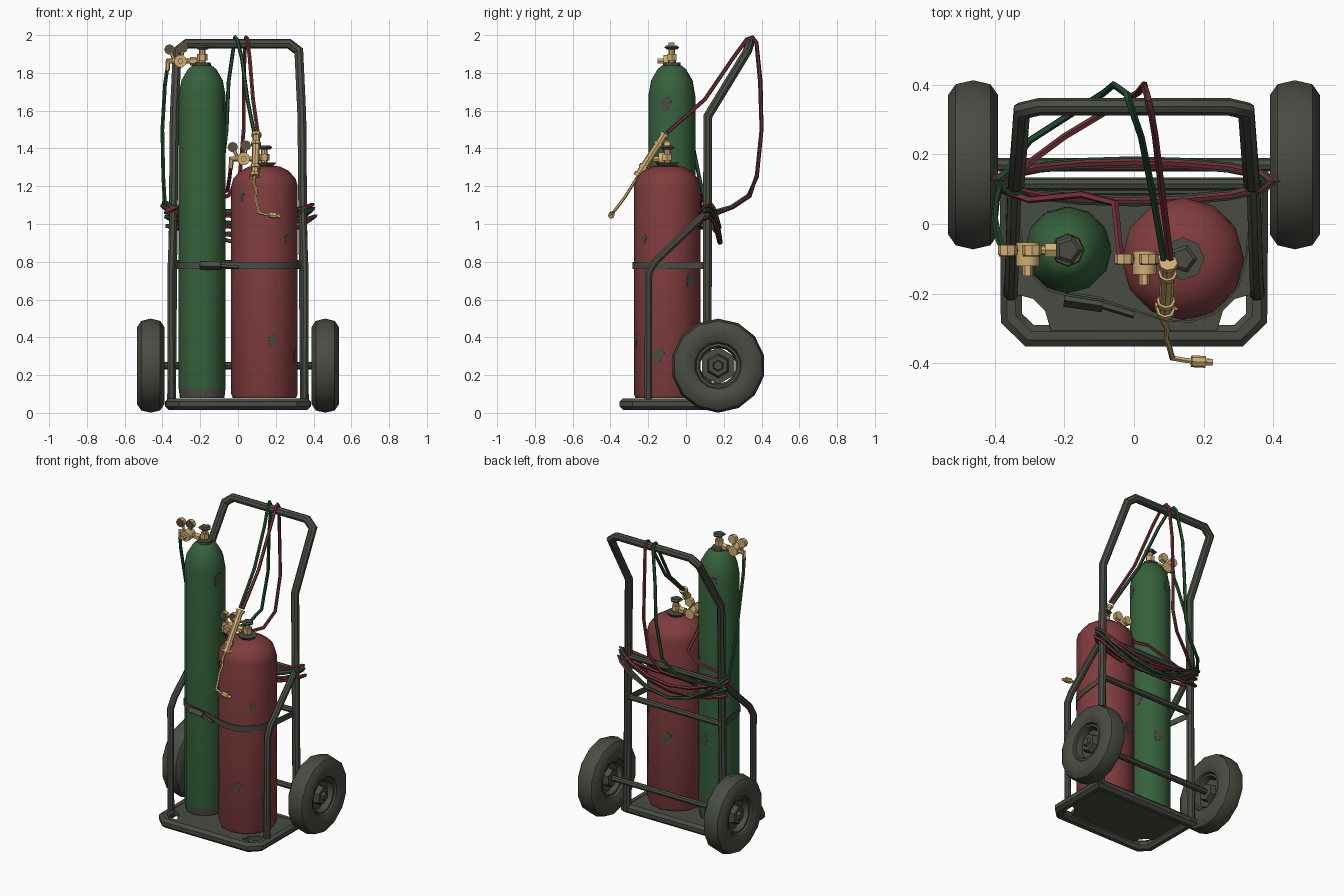
import bpy, bmesh, math
from mathutils import Vector

if "Cube" in bpy.data.objects:
    bpy.data.objects.remove(bpy.data.objects["Cube"])

def material(name, rgb):
    m = bpy.data.materials.new(name)
    m.diffuse_color = (*rgb, 1)
    m.use_nodes = True
    m.node_tree.nodes["Principled BSDF"].inputs["Base Color"].default_value = m.diffuse_color
    return m

GREY = material("dark_grey_metal", (0.066, 0.073, 0.056))
RED = material("red_paint", (0.22, 0.046, 0.048))
GREEN = material("green_paint", (0.036, 0.120, 0.045))
BRASS = material("brass", (0.64, 0.43, 0.17))
RUBR = material("red_hose", (0.17, 0.030, 0.040))
RUBG = material("green_hose", (0.018, 0.080, 0.033))
DIAL = material("gauge_face", (0.11, 0.08, 0.045))

def finish(name, bm, mat, angle=40):
    bmesh.ops.remove_doubles(bm, verts=bm.verts, dist=1e-5)
    bmesh.ops.recalc_face_normals(bm, faces=bm.faces)
    me = bpy.data.meshes.new(name)
    bm.to_mesh(me)
    bm.free()
    me.materials.append(mat)
    ob = bpy.data.objects.new(name, me)
    bpy.context.collection.objects.link(ob)
    bpy.ops.object.select_all(action='DESELECT')
    ob.select_set(True)
    bpy.context.view_layer.objects.active = ob
    bpy.ops.object.shade_smooth_by_angle(angle=math.radians(angle))
    return ob

def skin(bm, rings, closed=False, caps=True):
    n = len(rings[0])
    vs = [[bm.verts.new(p) for p in r] for r in rings]
    pairs = list(zip(vs, vs[1:])) + ([(vs[-1], vs[0])] if closed else [])
    for a, b in pairs:
        for i in range(n):
            bm.faces.new((a[i], a[(i + 1) % n], b[(i + 1) % n], b[i]))
    if caps and not closed:
        bm.faces.new(vs[0])
        bm.faces.new(vs[-1])

def tube(name, pts, r, mat, sides=8, closed=False):
    """Sweep a round section along a path with mitred corners."""
    P = [Vector(p) for p in pts]
    n = len(P)
    d = [(P[(i + 1) % n] - P[i]).normalized() for i in range(n)]
    if not closed:
        d[-1] = d[-2]
    u = d[0].orthogonal().normalized()
    w = d[0].cross(u)
    ring = []
    for k in range(sides):
        a = 2 * math.pi * (k + .5) / sides
        ring.append(P[0] + r * (math.cos(a) * u + math.sin(a) * w))
    rings = []
    for i in range(n):
        prev = d[i - 1] if (i or closed) else d[0]
        nor = (prev + d[i]).normalized()
        along = d[i - 1] if i else d[0]
        ring = [q + along * ((P[i] - q).dot(nor) / along.dot(nor)) for q in ring]
        rings.append(ring)
    bm = bmesh.new()
    skin(bm, rings, closed)
    return finish(name, bm, mat)

def lathe(name, prof, c, axis, mat, segs=12, closed=False, angle=40):
    """Revolve (radius, height) points about an axis through c."""
    rot = Vector((0, 0, 1)).rotation_difference(Vector(axis).normalized())
    rings = []
    for r, h in prof:
        ring = []
        for k in range(segs):
            a = 2 * math.pi * k / segs
            ring.append(Vector(c) + rot @ Vector((r * math.cos(a), r * math.sin(a), h)))
        rings.append(ring)
    bm = bmesh.new()
    skin(bm, rings, closed, caps=False)
    return finish(name, bm, mat, angle)

def rod(name, a, b, r, mat, segs=8, r2=None):
    a, b = Vector(a), Vector(b)
    L = (b - a).length
    r2 = r if r2 is None else r2
    return lathe(name, [(0, 0), (r, 0), (r2, L), (0, L)], a, b - a, mat, segs)

# --- trolley frame
tube("base_frame", [(-.355, .1, .047), (-.352, -.27, .047), (-.3, -.321, .047),
                    (.3, -.321, .047), (.352, -.27, .047), (.355, .1, .047)],
     .033, GREY, 8, closed=True)
bm = bmesh.new()
outline = [(.35, .1), (.345, -.2), (.29, -.215), (.255, -.25), (.235, -.32)]
outline += [(-x, y) for x, y in reversed(outline)]
skin(bm, [[(x, y, z) for x, y in outline] for z in (.045, .075)])
finish("base_plate", bm, GREY, 20)
half = [(-.352, .112, .04), (-.338, .115, 1.57), (-.322, .325, 1.915), (-.27, .337, 1.955)]
tube("handle_frame", half + [(-x, y, z) for x, y, z in reversed(half)], .025, GREY)
for s, side in ((-1, "left"), (1, "right")):
    tube(side + "_brace", [(s * .352, -.2, .05), (s * .355, -.198, .74), (s * .352, -.165, .8),
                           (s * .343, .11, 1.06)], .021, GREY)
for i, z in enumerate((.79, 1.06)):
    rod(f"cross_bar_{i}", (-.345, .115, z), (.345, .115, z), .019, GREY)

# --- axle and wheels
rod("axle", (-.47, .17, .25), (.47, .17, .25), .019, GREY)
tyre = [(.115, -.03), (.125, -.055), (.155, -.071), (.205, -.072), (.237, -.05), (.249, 0),
        (.237, .05), (.205, .072), (.155, .071), (.125, .055), (.115, .03)]
for s, side in ((-1, "left"), (1, "right")):
    c = (s * .462, .17, .25)
    lathe(side + "_tyre", tyre, c, (s, 0, 0), GREY, 14, closed=True)
    lathe(side + "_rim", [(0, -.02), (.118, -.02), (.118, -.04), (.105, -.04), (.095, -.015),
                          (.095, .015), (.105, .045), (.118, .045), (.118, .02), (0, .02)][1:-1],
          c, (s, 0, 0), GREY, 14, closed=True)
    lathe(side + "_hub", [(0, -.045), (.055, -.045), (.062, -.012), (.1, -.01), (.1, .01),
                          (.065, .012), (.055, .045), (.03, .045), (.025, .062), (0, .062)],
          c, (s, 0, 0), GREY, 6, angle=20)

# --- gas cylinders
NS = 12
GC, RC = (-.19, -.075, 0), (.14, -.1, 0)
green = lathe("green_cylinder", [(0, .08), (.118, .08), (.124, .13), (.124, 1.68), (.11, 1.76),
                                 (.075, 1.82), (.05, 1.84), (0, 1.84)], GC, (0, 0, 1), GREEN, NS)
green.data.materials.append(GREY)
for f in green.data.polygons:  # worn foot of the green cylinder
    if f.center.z < .125:
        f.material_index = 1
lathe("red_cylinder", [(0, .08), (.168, .08), (.176, .1), (.176, 1.2), (.165, 1.24), (.13, 1.28),
                       (.08, 1.305), (0, 1.31)], RC, (0, 0, 1), RED, NS)
lathe("green_neck", [(.05, 1.82), (.045, 1.855), (0, 1.855)], GC, (0, 0, 1), GREY, 8)
lathe("red_neck", [(.035, 1.29), (.062, 1.325), (0, 1.325)], RC, (0, 0, 1), GREY, 8)

# --- worn paint patches lying on the cylinder facets
def patch(name, c, r, facet, z, size):
    a = 2 * math.pi * (facet + .5) / NS
    out, t = Vector((math.cos(a), math.sin(a), 0)), Vector((-math.sin(a), math.cos(a), 0))
    shape = [(-.9, -.2), (-.5, -1), (.2, -.8), (.4, -.3), (.9, .1), (.8, .9), (0, 1.1), (-.7, .7)]
    base = Vector(c) + out * r * math.cos(math.pi / NS) + Vector((0, 0, z))
    bm = bmesh.new()
    skin(bm, [[base + out * h + t * x * size + Vector((0, 0, y * size * 1.2)) for x, y in shape]
              for h in (-.002, .002)])
    finish(name, bm, GREY, 20)

for i, (f, z, s) in enumerate(((11, 1.63, .034), (1, 1.1, .03), (3, 1.66, .032), (4, 1.0, .03),
                               (2, .6, .032), (0, .85, .025), (4, .35, .03))):
    patch(f"green_chip_{i}", GC, .124, f, z, s)
for i, (f, z, s) in enumerate(((9, .38, .027), (10, .92, .02), (11, .3, .035), (7, 1.14, .02),
                               (3, .55, .035), (1, .7, .03))):
    patch(f"red_chip_{i}", RC, .176, f, z, s)

# --- securing strap and buckle
strap = [(-.345, .1), (-.322, -.07), (-.298, -.145), (-.25, -.192), (-.19, -.207), (-.08, -.225),
         (.09, -.28), (.16, -.283), (.235, -.26), (.3, -.185), (.324, -.1), (.345, .1)]
bm = bmesh.new()
skin(bm, [[(x, y, .762), (x, y, .8), (x * .985, y + .006, .8), (x * .985, y + .006, .762)]
          for x, y in strap])
finish("strap", bm, GREY, 50)
rod("strap_buckle", (-.2, -.216, .78), (-.09, -.232, .778), .022, GREY, 4)
rod("strap_tail", (-.1, -.232, .778), (0, -.262, .77), .01, GREY, 4)

# --- valves, regulators and gauges
def valve(name, c, z, gx, hz):
    x, y, _ = c
    rod(name + "_valve_stem", (x, y, z), (x, y, z + .085), .017, BRASS)
    rod(name + "_valve_nut", (x, y, z + .015), (x, y, z + .05), .028, BRASS, 6)
    lathe(name + "_hand_wheel", [(0, 0), (.03, 0), (.042, .01), (.03, .02), (0, .02)],
          (x, y, z + .075), (0, 0, 1), GREY, 5)
    rod(name + "_outlet", (x, y, hz), (gx - .07, y, hz), .013, BRASS)
    rod(name + "_coupling", (x - .03, y, hz), (x - .065, y, hz), .022, BRASS, 6)
    rod(name + "_regulator", (gx, y + .022, hz), (gx, y - .045, hz), .034, BRASS, 10)
    rod(name + "_adjuster", (gx, y - .04, hz), (gx, y - .075, hz), .015, BRASS, 6)
    for i, dx in enumerate((-.058, .012)):
        g = Vector((gx + dx, y, hz + .062 + .008 * i))
        rod(f"{name}_gauge_pipe_{i}", (gx + dx * .5, y, hz), g, .009, BRASS, 6)
        rod(f"{name}_gauge_{i}", g + Vector((0, .014, 0)), g - Vector((0, .014, 0)), .028, BRASS, 8)
        rod(f"{name}_gauge_dial_{i}", g - Vector((0, .013, 0)), g - Vector((0, .018, 0)), .025, DIAL, 8)
    rod(name + "_hose_tail", (gx - .065, y, hz + .01), (gx - .068, y, hz - .05), .012, BRASS, 6)

valve("green", GC, 1.85, -.305, 1.862)
valve("red", RC, 1.32, .03, 1.345)

# --- cutting torch
top, low = Vector((.098, -.11, 1.48)), Vector((.09, -.25, 1.26))
rod("torch_handle", top, low, .02, BRASS)
for i, t in enumerate((.0, .22, .78, .97)):
    p = top.lerp(low, t)
    rod(f"torch_collar_{i}", p, p + (low - top) * .07, .027, BRASS)
rod("torch_knob", (.06, -.235, 1.25), (.125, -.235, 1.25), .016, BRASS, 6)
neck = [(.09, -.25, 1.26), (.082, -.275, 1.22), (.096, -.3, 1.18), (.092, -.325, 1.14),
        (.102, -.355, 1.1), (.11, -.385, 1.062), (.15, -.392, 1.05), (.2, -.396, 1.045)]
tube("torch_neck", neck, .008, BRASS, 6)
rod("torch_tip", (.165, -.394, 1.05), (.205, -.396, 1.045), .017, BRASS)
rod("torch_nozzle", (.205, -.396, 1.045), (.225, -.397, 1.04), .011, BRASS, 6)

# --- hoses: leads, coils hung on the frame, and the run over the handle to the torch
def hose(name, pts, mat):
    tube(name, pts, .0105, mat, 5)

hose("green_lead", [(-.373, -.075, 1.83), (-.386, -.05, 1.74), (-.4, .02, 1.5), (-.395, .07, 1.25),
                    (-.385, .11, 1.08)], RUBG)
hose("red_lead", [(-.038, -.1, 1.3), (-.045, -.04, 1.24), (-.055, .06, 1.18), (-.15, .085, 1.13),
                  (-.3, .07, 1.1), (-.385, .1, 1.06)], RUBR)
for i, (mat, w, sag, z0, tilt) in enumerate(((RUBG, .385, .13, 1.07, .03), (RUBR, .405, .17, 1.07, -.03),
                                             (RUBG, .395, .2, 1.10, -.02), (RUBR, .38, .08, 1.03, .04),
                                             (RUBR, .39, .12, 1.10, .0))):
    pts = []
    for k in range(17):
        a = math.pi + 2 * math.pi * k / 16
        s, c = math.sin(a), math.cos(a)
        droop = sag if s > 0 else sag * .5
        pts.append((w * c, .122 + (.05 + .006 * (i % 3)) * s, z0 + tilt * c - droop * s * s))
    hose(f"hose_coil_{i}", pts, mat)
hose("green_torch_run", [(-.385, .13, 1.06), (-.3, .24, 1.09), (-.16, .33, 1.15), (-.09, .375, 1.25),
                         (-.06, .4, 1.5), (-.05, .395, 1.75), (-.02, .373, 1.96), (-.015, .352, 1.988),
                         (-.005, .322, 1.978), (.02, .25, 1.88), (.05, .1, 1.66), (.085, -.1, 1.485)], RUBG)
hose("red_torch_run", [(-.375, .12, 1.04), (-.2, .25, 1.09), (-.05, .34, 1.15), (.01, .375, 1.26),
                       (.03, .4, 1.5), (.03, .392, 1.75), (.038, .373, 1.96), (.042, .352, 1.988),
                       (.05, .322, 1.978), (.062, .25, 1.88), (.08, .1, 1.66), (.105, -.1, 1.485)], RUBR)
